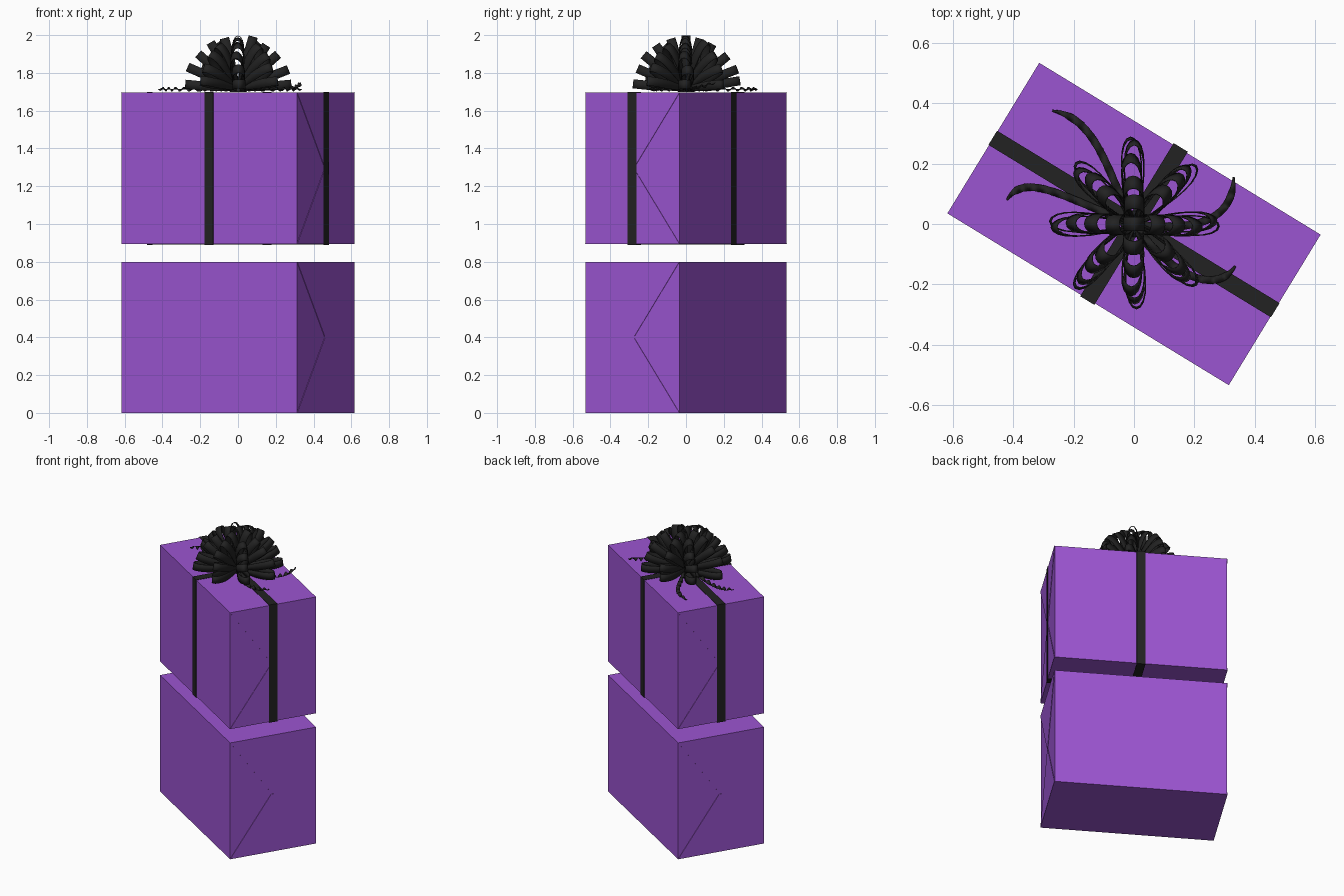
import bpy, bmesh, math, random
from math import sin, cos, pi, radians
from mathutils import Vector, Matrix

random.seed(4)
cube = bpy.data.objects.get("Cube")
if cube:
    bpy.data.objects.remove(cube)


def material(name, colour, rough):
    m = bpy.data.materials.new(name)
    m.use_nodes = True
    m.diffuse_color = (*colour, 1)
    node = m.node_tree.nodes["Principled BSDF"]
    node.inputs["Base Color"].default_value = (*colour, 1)
    node.inputs["Roughness"].default_value = rough
    return m


purple = material("purple paper", (0.33, 0.09, 0.64), 0.6)
black = material("black ribbon", (0.016, 0.016, 0.016), 0.6)

LENGTH, DEPTH, HEIGHT = 1.086, 0.584, 0.8
TURN = Matrix.Rotation(radians(-31.4), 4, 'Z')
BOX_BASES = {"lower": 0.0, "upper": 0.895}
TOP = BOX_BASES["upper"] + HEIGHT


def finish(name, bm, mat, turned=False):
    bmesh.ops.recalc_face_normals(bm, faces=bm.faces)
    me = bpy.data.meshes.new(name)
    bm.to_mesh(me)
    bm.free()
    me.materials.append(mat)
    ob = bpy.data.objects.new(name, me)
    bpy.context.collection.objects.link(ob)
    if turned:
        ob.matrix_world = TURN
    return ob


def add_strip(bm, rows, closed=False):
    """Band of quads through pairs of edge points."""
    pairs = [[bm.verts.new(p) for p in row] for row in rows]
    following = pairs[1:] + (pairs[:1] if closed else [])
    for (a, b), (c, d) in zip(pairs, following):
        bm.faces.new((a, b, d, c))


def thicken(ob, amount):
    mod = ob.modifiers.new("thickness", 'SOLIDIFY')
    mod.thickness = amount
    mod.offset = 0


# Wrapped boxes
for label, base in BOX_BASES.items():
    bm = bmesh.new()
    bmesh.ops.create_cube(bm, size=1)
    bmesh.ops.scale(bm, vec=(LENGTH, DEPTH, HEIGHT), verts=bm.verts)
    bmesh.ops.translate(bm, vec=(0, 0, base + HEIGHT / 2), verts=bm.verts)
    finish(label + "_box", bm, purple, True)

    # Folded paper flaps on the short ends, upper and lower triangles on top
    for side, end in ((1, "left"), (-1, "right")):
        bm = bmesh.new()
        x = side * (LENGTH / 2 + 0.0015)
        mid = base + HEIGHT / 2
        for up in (1, -1):
            outer = mid + up * HEIGHT / 2
            corners = [(x, -DEPTH / 2, outer), (x, DEPTH / 2, outer),
                       (x, 0.012, mid + up * 0.004), (x, -0.012, mid + up * 0.004)]
            bm.faces.new([bm.verts.new(c) for c in corners])
        thicken(finish(f"{label}_{end}_folds", bm, purple, True), 0.003)

# Ribbon bands around the upper box
for name, half, along, across in (
        ("long_band", LENGTH / 2, Vector((1, 0, 0)), Vector((0, 1, 0))),
        ("short_band", DEPTH / 2, Vector((0, 1, 0)), Vector((1, 0, 0)))):
    gap = 0.004
    rows = []
    for sx, z in ((-1, TOP + gap), (1, TOP + gap),
                  (1, TOP - HEIGHT - gap), (-1, TOP - HEIGHT - gap)):
        centre = along * sx * (half + gap) + Vector((0, 0, z))
        rows.append((centre - across * 0.0275, centre + across * 0.0275))
    bm = bmesh.new()
    add_strip(bm, rows, closed=True)
    thicken(finish(name, bm, black, True), 0.003)


# Bow made of teardrop loops fanned over a dome
def add_loop(bm, azimuth, elevation, length, steps=22):
    out = Vector((cos(azimuth) * cos(elevation), sin(azimuth) * cos(elevation), sin(elevation)))
    side = Vector((-sin(azimuth), cos(azimuth), 0))
    edge = out.cross(side)
    rows = []
    for i in range(steps + 1):
        t = 2 * pi * i / steps
        reach = (1 - cos(t)) / 2
        centre = Vector((0, 0, TOP + 0.018)) + out * length * reach
        centre += side * 0.045 * sin(t) * (0.3 + 0.7 * reach)
        half = 0.009 + 0.015 * min(1, reach * 1.6)
        rows.append((centre - edge * half, centre + edge * half))
    add_strip(bm, rows)


bm = bmesh.new()
for degrees, count in ((6, 8), (22, 8), (39, 8), (56, 8), (74, 4)):
    for k in range(count):
        add_loop(bm, 2 * pi * k / count + random.uniform(-0.05, 0.05),
                 radians(degrees + random.uniform(-1, 4)), random.uniform(0.275, 0.292))
add_loop(bm, pi / 2, pi / 2, 0.283)
bow = finish("bow_loops", bm, black)
thicken(bow, 0.004)

# Knot under the loops
bm = bmesh.new()
bmesh.ops.create_cone(bm, cap_ends=True, segments=16, radius1=0.045, radius2=0.03, depth=0.03)
bmesh.ops.translate(bm, vec=(0, 0, TOP + 0.018), verts=bm.verts)
finish("bow_knot", bm, black)

# Crimped tails lying on the lid: control points of a smooth path, then tip lift
TAILS = {
    "back_tail": ([(0, 0), (-0.09, 0.17), (-0.12, 0.35), (-0.27, 0.375)], 0.0),
    "right_tail": ([(0, 0), (-0.22, 0.08), (-0.36, 0.18), (-0.42, 0.08)], 0.0),
    "left_tail": ([(0, 0), (0.22, -0.03), (0.33, 0.02), (0.33, 0.155)], 0.035),
    "front_tail": ([(0, 0), (0.12, -0.17), (0.27, -0.24), (0.335, -0.14)], 0.0),
}
for name, (points, lift) in TAILS.items():
    a, b, c, d = (Vector((*p, 0)) for p in points)
    rows = []
    steps = 48
    for i in range(steps + 1):
        t = i / steps
        u = 1 - t
        centre = a * u**3 + b * 3 * u * u * t + c * 3 * u * t * t + d * t**3
        heading = ((b - a) * u * u + (c - b) * 2 * u * t + (d - c) * t * t).normalized()
        wave = sin(t * pi * 16)
        centre.z = TOP + 0.019 + 0.006 * wave + lift * t**4
        side = Vector((-heading.y, heading.x, 0.5 * wave)).normalized()
        half = 0.013 * min(1, 0.25 + u * 5)
        rows.append((centre - side * half, centre + side * half))
    bm = bmesh.new()
    add_strip(bm, rows)
    thicken(finish(name, bm, black), 0.003)

# Smooth the curled ribbon but keep its edges crisp
bpy.ops.object.select_all(action='DESELECT')
for ob in [bow] + [bpy.data.objects[n] for n in TAILS]:
    ob.select_set(True)
bpy.context.view_layer.objects.active = bow
bpy.ops.object.shade_smooth_by_angle(angle=radians(40))
